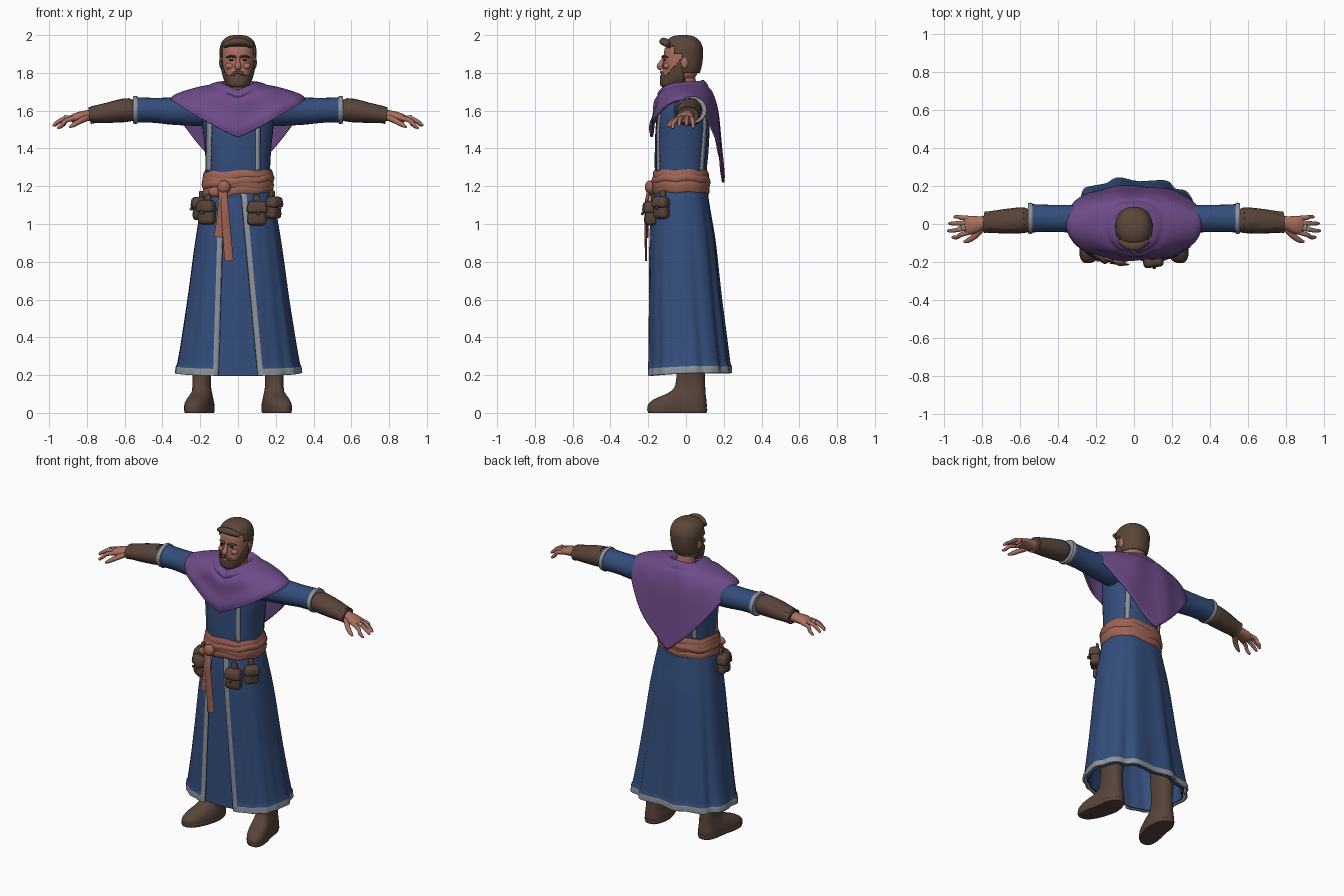
import bpy, bmesh, math
from mathutils import Vector, Matrix

if "Cube" in bpy.data.objects:
    bpy.data.objects.remove(bpy.data.objects["Cube"])

def mat(name, r, g, b):
    m = bpy.data.materials.new(name)
    m.diffuse_color = (r, g, b, 1)
    m.use_nodes = True
    m.node_tree.nodes["Principled BSDF"].inputs["Base Color"].default_value = m.diffuse_color
    return m

BLUE = mat("blue cloth", .034, .075, .20)
PURPLE = mat("purple cloth", .155, .07, .25)
TRIM = mat("grey trim", .27, .29, .33)
SASH = mat("rust sash", .34, .125, .09)
LEATHER = mat("brown leather", .098, .058, .042)
SKIN = mat("skin", .40, .16, .115)
HAIR = mat("brown hair", .105, .062, .040)
DARK = mat("dark eyes", .03, .018, .014)

def make(name, bm, mats, thick=0, angle=50):
    bmesh.ops.recalc_face_normals(bm, faces=bm.faces)
    me = bpy.data.meshes.new(name)
    bm.to_mesh(me)
    bm.free()
    ob = bpy.data.objects.new(name, me)
    bpy.context.collection.objects.link(ob)
    for m in mats:
        me.materials.append(m)
    if thick:
        s = ob.modifiers.new("thickness", 'SOLIDIFY')
        s.thickness, s.offset = thick, 0
    bpy.context.view_layer.objects.active = ob
    ob.select_set(True)
    bpy.ops.object.shade_smooth_by_angle(angle=math.radians(angle))
    ob.select_set(False)
    return ob

def dense(keys, n):
    """Catmull-Rom through key tuples, n steps per span."""
    out, L = [], len(keys) - 1
    for i in range(L):
        p = [keys[min(max(i + d, 0), L)] for d in (-1, 0, 1, 2)]
        for k in range(n):
            t = k / n
            out.append(tuple(.5 * (2*b + (c-a)*t + (2*a-5*b+4*c-d)*t*t + (3*b-a-3*c+d)*t**3)
                             for a, b, c, d in zip(*p)))
    return out + [tuple(keys[-1])]

def grid(rings, around=True, caps=False, along=False):
    bm = bmesh.new()
    vs = [[bm.verts.new(p) for p in r] for r in rings]
    n = len(vs[0])
    for i in range(len(vs) - (0 if along else 1)):
        for j in range(n if around else n - 1):
            i2, j2 = (i + 1) % len(vs), (j + 1) % n
            bm.faces.new((vs[i][j], vs[i][j2], vs[i2][j2], vs[i2][j]))
    if caps:
        bm.faces.new(vs[0])
        bm.faces.new(vs[-1])
    return bm

def power(v, e):
    return math.copysign(abs(v) ** e, v)

def oval(key, a, e=.85, grow=0):
    """Point on a horizontal section (z, rx, front y, back y)."""
    z, rx, yf, yb = key
    return Vector(((rx + grow) * power(math.cos(a), e),
                   (yf + yb) / 2 + ((yb - yf) / 2 + grow) * power(math.sin(a), e), z))

def body(keys, n=5, seg=40, e=.85, grow=0, caps=True):
    return grid([[oval(k, 2*math.pi*j/seg, e, grow) for j in range(seg)] for k in dense(keys, n)], caps=caps)

def tube(keys, n=4, seg=16, ref=(0, 0, 1), closed=False, caps=True):
    """Sweep of ovals along (x, y, z, half width, half height)."""
    ks = keys if closed else dense(keys, n)
    rings = []
    for i, k in enumerate(ks):
        a, b = (i - 1, (i + 1) % len(ks)) if closed else (max(i-1, 0), min(i+1, len(ks)-1))
        t = (Vector(ks[b][:3]) - Vector(ks[a][:3])).normalized()
        side = t.cross(Vector(ref)).normalized()
        up = side.cross(t)
        rings.append([Vector(k[:3]) + side*k[3]*math.cos(2*math.pi*j/seg) + up*k[4]*math.sin(2*math.pi*j/seg)
                      for j in range(seg)])
    return grid(rings, caps=caps and not closed, along=closed)

def ball(name, loc, size, m):
    bm = bmesh.new()
    bmesh.ops.create_uvsphere(bm, u_segments=16, v_segments=10, radius=1)
    bmesh.ops.transform(bm, matrix=Matrix.Translation(loc) @ Matrix.Diagonal((*size, 1)), verts=bm.verts)
    return make(name, bm, [m])

def flip(keys, s):
    return [(k[0]*s, *k[1:]) for k in keys]

# torso
TORSO = [(1.14, .172, -.155, .105), (1.28, .17, -.165, .11), (1.4, .176, -.165, .12), (1.52, .188, -.16, .125),
         (1.62, .19, -.145, .12), (1.68, .14, -.11, .10), (1.715, .06, -.07, .05)]
make("torso", body(TORSO), [BLUE])
for name, x0, x1, sign in (("chest_trim", .105, .105, -1), ("chest_trim", -.158, -.15, -1),
                           ("back_trim", .12, .13, 1), ("back_trim", -.12, -.13, 1)):
    rows = []
    for k in dense(TORSO[1:5], 5):
        xc = x0 + (x1 - x0) * (k[0] - 1.28) / .3
        rows.append([oval(k, sign * math.acos(power(max(-1, min(1, (xc + d) / (k[1] + .003))), 1/.85)), grow=.003)
                     for d in (-.012, .012)])
    make(name, grid(rows, around=False), [TRIM], thick=.008)

# coat skirt: open at the front, trimmed edges and hem, folds growing downwards
SKIRT = [(1.2, .165, -.155, .105), (1.08, .192, -.175, .122), (.9, .222, -.185, .15), (.6, .262, -.19, .18),
         (.36, .298, -.193, .208), (.245, .318, -.195, .222), (.21, .322, -.196, .224)]
def skirt_point(k, a, grow=0):
    t = (1.2 - k[0])
    f = .009 * t * math.sin(11 * a + 1.2) * (.6 + .6 * math.sin(a)) + .003 * t * math.sin(19 * a)
    p = oval(k, a, .8, grow + f)
    p.z -= .014 * t * max(0, -math.sin(a))
    return p
make("inner_skirt", grid([[skirt_point(k, 2*math.pi*j/72, -.016) for j in range(72)] for k in dense(SKIRT, 5)]),
     [BLUE], thick=.006)
rows, N = [], 90
for k in dense(SKIRT, 6):
    t = (1.2 - k[0]) / 1.0
    edge = lambda x: math.acos((abs(x) / k[1]) ** (1 / .8))
    xr, xl = .012 + .092 * t, .072 + .03 * t
    a0, a1, b1, b0 = -edge(xr), -edge(xr + .028), math.pi + edge(xl + .028), math.pi + edge(xl)
    angles = [a0] + [a1 + (b1 - a1) * j / N for j in range(N + 1)] + [b0]
    rows.append([skirt_point(k, a, .005 if k[0] < .246 or a in (a0, b0) else 0) for a in angles])
bm = grid(rows, around=False)
bm.faces.ensure_lookup_table()
for i, f in enumerate(bm.faces):
    if i % (N + 2) in (0, N + 1) or i >= (len(rows) - 7) * (N + 2):
        f.material_index = 1
make("coat_skirt", bm, [BLUE, TRIM], thick=.012)

# shoulder cape: rings of (side x, side z, front y, front z, back y, back z)
CAPE = [(.07, 1.70, -.085, 1.67, .055, 1.71), (.09, 1.745, -.118, 1.705, .085, 1.757),
        (.125, 1.742, -.142, 1.685, .108, 1.735), (.15, 1.732, -.143, 1.668, .116, 1.715),
        (.20, 1.722, -.158, 1.645, .138, 1.685), (.28, 1.70, -.170, 1.57, .165, 1.58),
        (.335, 1.678, -.182, 1.50, .182, 1.38), (.352, 1.657, -.187, 1.46, .195, 1.22)]
rows = []
for i, (sx, sz, fy, fz, by, bz) in enumerate(dense(CAPE, 5)):
    row, t = [], i / 35
    for j in range(80):
        a = 2 * math.pi * j / 80
        c, s = math.cos(a), math.sin(a)
        w = (1 - abs(c)) ** (.75 if s > 0 else .95)
        ymax, zc = (by, bz) if s > 0 else (fy, fz)
        fold = .006 * t * math.sin(9 * a + 5 * t) * abs(s) + .004 * math.sin(24 * t) * (s < 0) * t * abs(s)
        row.append((sx * power(c, .9), (ymax - .01 + power(s, 0) * fold) * abs(s) ** .85 + .01,
                    sz + (zc - sz) * w))
    rows.append(row)
make("cape", grid(rows), [PURPLE], thick=.012)

# sash wraps, knot and tails
def wrap(z, tilt, h, grow):
    pts = []
    for j in range(48):
        p = oval((z, .168, -.158, .105), 2*math.pi*j/48, .85, grow)
        pts.append((p.x, p.y, z + tilt * p.x + .004 * math.sin(j * .9), .012, h))
    make("sash_wrap", tube(pts, seg=10, closed=True), [SASH])
for args in ((1.253, .03, .030, .006), (1.215, -.05, .033, .010), (1.18, .07, .026, .008), (1.225, .10, .02, .013)):
    wrap(*args)
ball("sash_knot", (-.075, -.19, 1.195), (.036, .028, .036), SASH)
ball("sash_loop", (-.115, -.178, 1.17), (.045, .02, .028), SASH)
for x0, x1, z1, y in ((-.075, -.048, .805, -.212), (-.09, -.105, .93, -.205)):
    make("sash_tail", tube([(x0, -.195, 1.19, .016, .008), (x0 + .005, y, 1.1, .02, .008),
                            ((x0 + x1) / 2, y, .98, .022, .007), (x1, y, z1, .024, .006)], ref=(0, 1, 0)), [SASH])

# belt pouches with flap and toggle
def block(name, M, loc, size, bevel, m):
    bm = bmesh.new()
    bmesh.ops.create_cube(bm, size=1)
    for v in bm.verts:
        k = .82 if v.co.z > 0 else 1
        v.co = (v.co.x * size[0] * k, v.co.y * size[1] * k, v.co.z * size[2])
    bmesh.ops.bevel(bm, geom=bm.edges[:], offset=bevel, segments=3, affect='EDGES', profile=.5)
    bmesh.ops.transform(bm, matrix=M @ Matrix.Translation(loc), verts=bm.verts)
    make(name, bm, [m])
for x, y, z, w, h, deg in ((.10, -.187, 1.055, .105, .125, 8), (.188, -.13, 1.085, .09, .115, 52),
                           (-.165, -.155, 1.06, .10, .125, -35), (-.205, -.085, 1.08, .095, .12, -78)):
    M = Matrix.Translation((x, y, z)) @ Matrix.Rotation(math.radians(deg), 4, 'Z')
    block("pouch", M, (0, 0, 0), (w, .066, h), .024, LEATHER)
    block("pouch_flap", M, (0, -.006, h * .27), (w * 1.08, .074, h * .52), .02, LEATHER)
    ball("pouch_toggle", M @ Vector((0, -.043, 0)), (.009, .008, .009), LEATHER)
    block("pouch_strap", M, (0, .01, h * .55), (.04, .02, .06), .006, LEATHER)

# arms, hands and boots
for s in (-1, 1):
    make("sleeve", tube(flip([(.10, .01, 1.60, .08, .085), (.2, .02, 1.6, .082, .082), (.34, .028, 1.598, .073, .073),
                              (.45, .03, 1.602, .071, .066), (.55, .03, 1.604, .075, .068)], s), seg=24), [BLUE])
    make("sleeve_trim", tube(flip([(.532, .03, 1.604, .079, .071), (.543, .03, 1.604, .082, .074),
                                   (.557, .03, 1.604, .079, .071)], s), seg=24), [TRIM])
    make("bracer", tube(flip([(.54, .022, 1.602, .052, .05), (.565, .02, 1.602, .064, .058), (.60, .019, 1.602, .068, .063),
                              (.68, .014, 1.59, .064, .055), (.765, .01, 1.577, .056, .044),
                              (.785, .01, 1.574, .057, .046)], s), seg=20), [LEATHER])
    make("bracer_plate", tube(flip([(.575, .02, 1.645, .045, .022), (.66, .015, 1.63, .05, .02),
                                    (.775, .01, 1.607, .036, .016)], s)), [LEATHER])
    make("palm", tube(flip([(.76, .008, 1.577, .036, .032), (.80, .005, 1.573, .036, .029), (.85, -.005, 1.566, .048, .025),
                            (.885, -.008, 1.555, .046, .018)], s)), [SKIN])
    for y, x1, dz in ((.03, .945, -.005), (.006, .972, .006), (-.02, .978, .006), (-.044, .955, -.008)):
        y1 = y * 1.45 - .006
        make("finger", tube(flip([(.868, y, 1.56, .013, .013), (.91, (y + y1) / 2, 1.556 + dz, .012, .012),
                                  (x1 - .025, y1, 1.535 + dz, .0105, .0105), (x1 - .004, y1, 1.517 + dz, .008, .008),
                                  (x1, y1, 1.512 + dz, .003, .003)], s), seg=10), [SKIN])
    make("thumb", tube(flip([(.80, -.02, 1.563, .02, .018), (.835, -.062, 1.545, .016, .015),
                             (.87, -.086, 1.525, .013, .012), (.893, -.094, 1.512, .006, .006)], s), seg=10), [SKIN])
    make("finger_ring", tube(flip([(.905, -.024, 1.562, .0155, .0155), (.918, -.025, 1.560, .0155, .0155)], s), seg=12), [TRIM])
    boot = body([(0, .062, -.19, .10), (.012, .068, -.202, .108), (.045, .068, -.20, .11), (.075, .062, -.165, .107),
                 (.10, .056, -.105, .104), (.135, .05, -.062, .102), (.2, .05, -.05, .10), (.3, .058, -.045, .105),
                 (.5, .065, -.05, .105)], e=.8, seg=32)
    for v in boot.verts:
        v.co.x = s * (.192 + v.co.x - .27 * min(0, v.co.y + .02))
    make("boot", boot, [LEATHER])
    sole = body([(0, .066, -.2, .108), (.018, .07, -.206, .113), (.024, .066, -.2, .11)], e=.8, seg=32, n=2)
    for v in sole.verts:
        v.co.x = s * (.192 + v.co.x - .27 * min(0, v.co.y + .02))
    make("boot_sole", sole, [LEATHER])

# head, hair and beard share one set of sections
HEAD = [(1.738, .03, -.115, -.05), (1.748, .048, -.126, -.02), (1.775, .066, -.127, .045), (1.81, .076, -.124, .064),
        (1.85, .082, -.121, .074), (1.89, .085, -.118, .078), (1.93, .084, -.112, .077), (1.965, .07, -.092, .06),
        (1.985, .042, -.06, .03), (1.991, .012, -.03, 0)]
make("neck", tube([(0, .01, 1.65, .065, .06), (0, 0, 1.72, .058, .058), (0, -.015, 1.8, .058, .058)], ref=(0, 1, 0)), [SKIN])
make("head", body(HEAD, e=.9), [SKIN])
def shell(name, grow, lift, keep):
    bm = body(HEAD, n=8, seg=64, e=.9, grow=grow)
    bmesh.ops.delete(bm, geom=[f for f in bm.faces if not keep(f.calc_center_median())], context='FACES')
    for v in bm.verts:
        v.co.z += lift(v.co.z)
    make(name, bm, [HAIR], thick=.008)
shell("hair", .008, lambda z: .005 * max(0, (z - 1.9) / .09),
      lambda p: p.z > 1.94 or (p.y > -.06 and p.z > 1.90) or (p.y > -.018 and p.z > 1.80))
shell("beard", .007, lambda z: -.012 * max(0, (1.8 - z) / .07),
      lambda p: p.y < -.01 and p.z < 1.787 + max(0, p.y + .105) * 1.05)
make("fringe", tube([(-.07, -.085, 1.945, .02, .014), (-.03, -.112, 1.962, .022, .018), (.02, -.115, 1.965, .024, .02),
                     (.07, -.085, 1.945, .02, .014)]), [HAIR])
make("nose", tube([(0, -.116, 1.882, .009, .008), (0, -.128, 1.855, .012, .013), (0, -.138, 1.834, .018, .017),
                   (0, -.126, 1.82, .012, .01)], ref=(0, 1, 0)), [SKIN])
ball("mouth", (0, -.131, 1.783), (.02, .006, .006), SKIN)
for s in (-1, 1):
    make("moustache", tube(flip([(0, -.131, 1.803, .007, .008), (.022, -.128, 1.798, .007, .008),
                                 (.04, -.116, 1.78, .006, .006)], s), seg=8), [HAIR])
    make("eyebrow", tube(flip([(.012, -.122, 1.884, .008, .006), (.035, -.118, 1.889, .009, .006),
                               (.06, -.098, 1.882, .006, .004)], s), seg=8), [HAIR])
    ball("eye", (s * .034, -.114, 1.868), (.014, .006, .006), DARK)
    ball("cheek", (s * .042, -.1, 1.836), (.026, .02, .018), SKIN)
    ball("ear", (s * .09, -.008, 1.855), (.01, .02, .032), SKIN)
